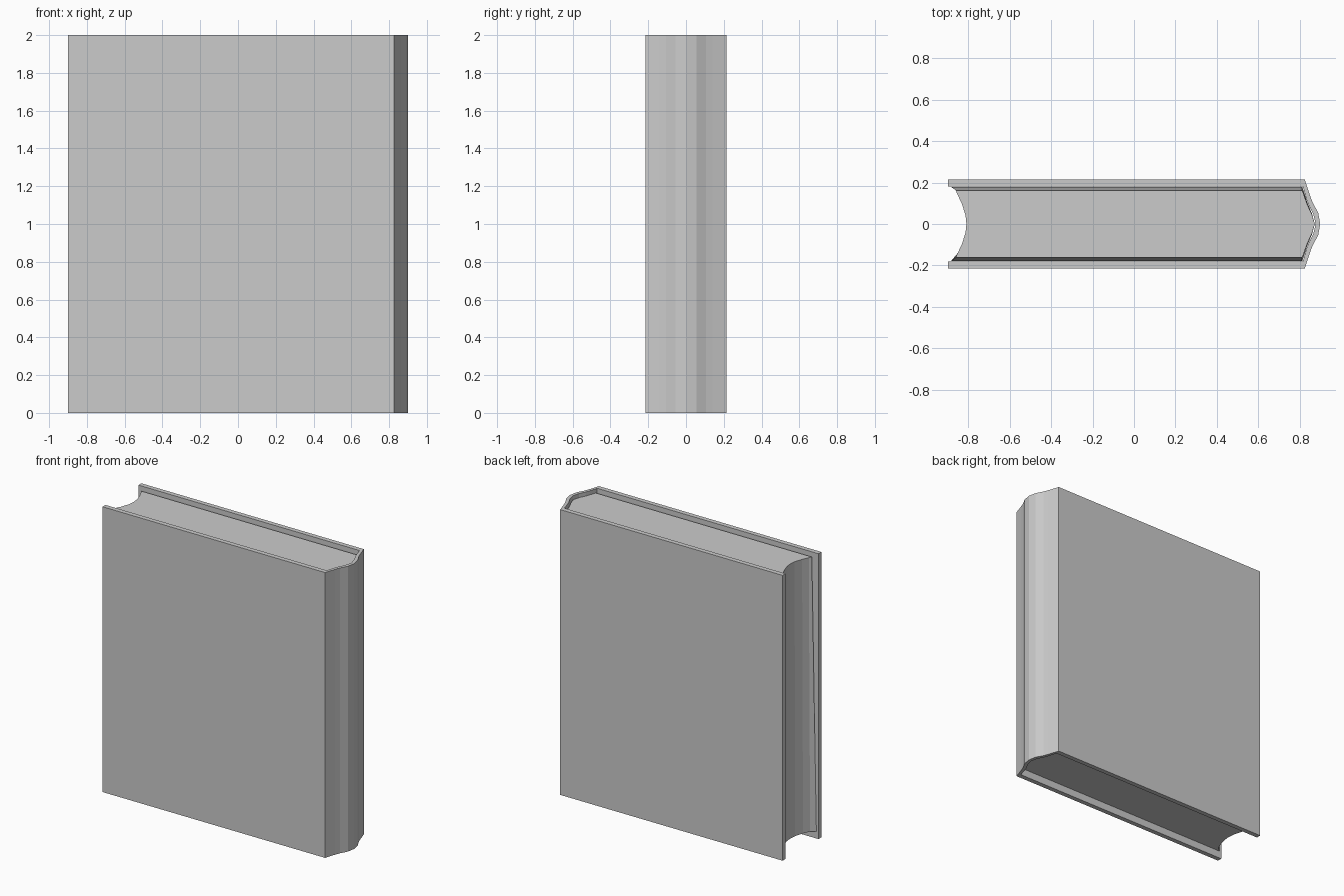
import bpy, bmesh

if "Cube" in bpy.data.objects:
    bpy.data.objects.remove(bpy.data.objects["Cube"])


def mirrored(half):
    """Complete an outline whose half runs from y > 0 to its last point on y = 0."""
    return half + [(x, -y) for x, y in reversed(half) if y != 0]


def loft(name, bottom, z0, top, z1):
    """Closed solid between two outlines with equal point counts."""
    bm = bmesh.new()
    lo = [bm.verts.new((x, y, z0)) for x, y in bottom]
    hi = [bm.verts.new((x, y, z1)) for x, y in top]
    n = len(lo)
    for i in range(n):
        j = (i + 1) % n
        bm.faces.new((lo[i], lo[j], hi[j], hi[i]))
    bm.faces.new(lo)
    bm.faces.new(hi)
    bmesh.ops.recalc_face_normals(bm, faces=bm.faces)
    mesh = bpy.data.meshes.new(name)
    bm.to_mesh(mesh)
    bm.free()
    obj = bpy.data.objects.new(name, mesh)
    bpy.context.collection.objects.link(obj)
    return obj


# Hard cover: two flat boards joined by a faceted, rounded spine
outer = mirrored([(-0.9, 0.215), (0.825, 0.215), (0.85, 0.14),
                  (0.863, 0.105), (0.89, 0.055), (0.9, 0)])
inner = mirrored([(-0.9, 0.182), (0.816, 0.182), (0.832, 0.125),
                  (0.843, 0.095), (0.866, 0.05), (0.878, 0)])
cover = outer + inner[::-1]
loft("cover", cover, 0, cover, 2)

# Page block: hollow fore edge, rounded back, slightly thinner at the top
spine = [(0.813, 1.0), (0.838, 0.57), (0.86, 0.28), (0.874, 0)]
fore = [(-0.81, 0), (-0.814, 0.25), (-0.832, 0.6), (-0.853, 0.87)]


def page_outline(corner_x, half):
    back = mirrored([(x, t * half) for x, t in spine])
    edge = [(x, t * half) for x, t in fore] + [(corner_x, half)]
    front = [(x, -y) for x, y in reversed(edge) if y != 0]
    return back + front + edge


loft("pages", page_outline(-0.885, 0.18), 0.05, page_outline(-0.862, 0.163), 1.975)
